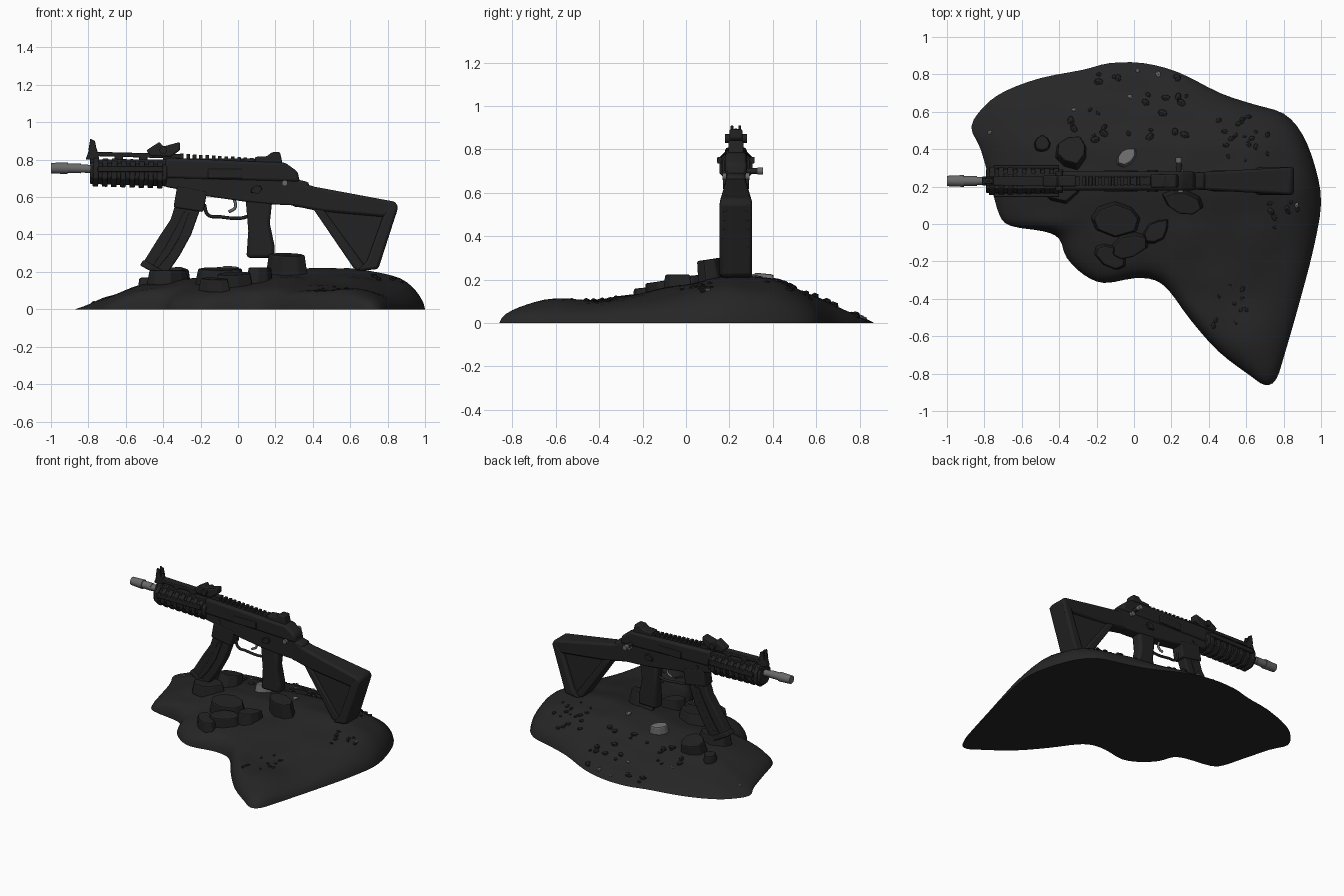
import bpy, bmesh, math, random
from mathutils import Vector, Matrix
from mathutils.bvhtree import BVHTree

if "Cube" in bpy.data.objects:
    bpy.data.objects.remove(bpy.data.objects["Cube"])
random.seed(4)
GY = 0.23  # the weapon's centre plane


def material(name, v):
    m = bpy.data.materials.new(name)
    m.use_nodes = True
    m.diffuse_color = (v, v, v, 1)
    m.node_tree.nodes["Principled BSDF"].inputs["Base Color"].default_value = (v, v, v, 1)
    return m


gun = material("gunmetal black", 0.016)
soil = material("dark soil", 0.019)
slate = material("dark slate", 0.016)
steel = material("worn steel", 0.14)
pale = material("pale stone", 0.16)


def finish(name, bm, mat, bevel=0, smooth=True):
    bmesh.ops.recalc_face_normals(bm, faces=bm.faces)
    me = bpy.data.meshes.new(name)
    bm.to_mesh(me)
    bm.free()
    me.materials.append(mat)
    ob = bpy.data.objects.new(name, me)
    bpy.context.collection.objects.link(ob)
    if bevel:
        mod = ob.modifiers.new("bevel", "BEVEL")
        mod.width, mod.segments, mod.limit_method = bevel, 2, "ANGLE"
    if smooth:
        bpy.ops.object.select_all(action="DESELECT")
        ob.select_set(True)
        bpy.context.view_layer.objects.active = ob
        bpy.ops.object.shade_smooth_by_angle(angle=math.radians(35))
    return ob


def plate(name, pts, width, mat=gun, bevel=0.008, y=GY, front=1):
    """Side profile extruded across y; front scales the width at the low-x end."""
    bm = bmesh.new()
    lo, hi = min(p[0] for p in pts), max(p[0] for p in pts)
    sides = []
    for s in (-1, 1):
        sides.append([bm.verts.new((x, y + s * width / 2 * (front + (1 - front) * (x - lo) / (hi - lo)), z))
                      for x, z in pts])
    n = len(pts)
    bm.faces.new(sides[0])
    bm.faces.new(sides[1][::-1])
    for i in range(n):
        j = (i + 1) % n
        bm.faces.new((sides[0][i], sides[0][j], sides[1][j], sides[1][i]))
    return finish(name, bm, mat, bevel)


def box(name, x0, x1, z0, z1, width, mat=gun, bevel=0.004, y=GY):
    return plate(name, [(x0, z0), (x1, z0), (x1, z1), (x0, z1)], width, mat, bevel, y)


def rod(name, a, b, r1, r2=None, mat=gun, sides=20, bevel=0):
    a, b = Vector(a), Vector(b)
    bm = bmesh.new()
    bmesh.ops.create_cone(bm, cap_ends=True, segments=sides, radius1=r1,
                          radius2=r1 if r2 is None else r2, depth=(b - a).length)
    turn = Matrix.Rotation(math.pi / sides, 4, "Z")
    aim = (b - a).to_track_quat("Z", "Y").to_matrix().to_4x4()
    bm.transform(Matrix.Translation((a + b) / 2) @ aim @ turn)
    return finish(name, bm, mat, bevel)


def wire(name, pts, r, mat=gun):
    cu = bpy.data.curves.new(name, "CURVE")
    cu.dimensions, cu.bevel_depth, cu.bevel_resolution = "3D", r, 2
    cu.use_fill_caps = True
    sp = cu.splines.new("BEZIER")
    sp.bezier_points.add(len(pts) - 1)
    for p, (x, z) in zip(sp.bezier_points, pts):
        p.co = (x, GY, z)
        p.handle_left_type = p.handle_right_type = "AUTO"
    cu.materials.append(mat)
    ob = bpy.data.objects.new(name, cu)
    bpy.context.collection.objects.link(ob)


def lerp(table, x):
    for (a, u), (b, v) in zip(table, table[1:]):
        if x <= b:
            f = max(0, (x - a) / (b - a))
            f = f * f * (3 - 2 * f) * 0.5 + f * 0.5
            return u + (v - u) * f
    return table[-1][1]


# Ground mound: rings shrinking from a smoothed outline, raised by a ridge and a cross-section
outline = [(-.87, .52), (-.8, .63), (-.69, .71), (-.5, .78), (-.27, .825), (-.13, .86), (.05, .86),
           (.24, .81), (.46, .7), (.64, .64), (.8, .59), (.9, .48), (.97, .3), (1, .11), (.96, -.13),
           (.89, -.4), (.81, -.68), (.76, -.83), (.7, -.86), (.62, -.81), (.45, -.68), (.3, -.51),
           (.19, -.36), (.11, -.3), (0, -.29), (-.16, -.315), (-.27, -.27), (-.36, -.18), (-.4, -.08),
           (-.48, -.04), (-.66, -.01), (-.72, .05), (-.76, .19), (-.82, .4)]
ridge = [(-.87, .03), (-.7, .09), (-.5, .14), (-.2, .17), (.3, .22), (.6, .22), (.87, .185), (1, .15)]
cross = [(-.86, .45), (-.63, .52), (-.4, .47), (-.26, .58), (0, .8), (.22, 1), (.4, .92),
         (.57, .62), (.75, .3), (.86, .12)]
rim = []
for i in range(len(outline)):
    p = [Vector(outline[(i + k) % len(outline)]) for k in (-1, 0, 1, 2)]
    for t in (0, 1 / 3, 2 / 3):
        rim.append(p[1] + (p[2] - p[0]) * t / 2 + (p[0] * 2 - p[1] * 5 + p[2] * 4 - p[3]) * t * t / 2
                   + (p[1] * 3 - p[0] - p[2] * 3 + p[3]) * t ** 3 / 2)
hub = Vector((.25, .15))
bm = bmesh.new()
top = bm.verts.new((hub.x, hub.y, .22))
rings = []
for k in range(1, 21):
    t = 1 - (1 - k / 20) ** 1.5
    ring = []
    for p in rim:
        q = hub.lerp(p, t)
        z = lerp(ridge, q.x) * lerp(cross, q.y) + .005 * math.sin(q.x * 17) * math.sin(q.y * 14)
        ring.append(bm.verts.new((q.x, q.y, max(z, .01) * (1 - t ** 10) ** .6)))
    rings.append(ring)
n = len(rim)
for i in range(n):
    j = (i + 1) % n
    bm.faces.new((top, rings[0][i], rings[0][j]))
    for a, b in zip(rings, rings[1:]):
        bm.faces.new((a[i], b[i], b[j], a[j]))
bm.faces.new(rings[-1])
bm.normal_update()
tree = BVHTree.FromBMesh(bm)
finish("ground_mound", bm, soil)


def ground(x, y):
    hit = tree.ray_cast(Vector((x, y, 2)), Vector((0, 0, -1)))[0]
    return hit.z if hit else 0


# Flat rock slabs, thin and tilted, half sunk in the soil
def slab(name, x, y, rx, ry, thick, turn, tilt, mat=slate):
    bm = bmesh.new()
    bmesh.ops.create_cone(bm, cap_ends=True, segments=8, radius1=1, radius2=.85, depth=1)
    for i in range(8):
        a, f = i * math.tau / 8, random.uniform(.82, 1.12)
        for v in bm.verts:
            if abs(math.remainder(math.atan2(v.co.y, v.co.x) - a, math.tau)) < .1:
                v.co.x, v.co.y = v.co.x * f, v.co.y * f
    bm.transform(Matrix.Translation((x, y, ground(x, y) + thick * .25)) @ Matrix.Rotation(tilt, 4, "X")
                 @ Matrix.Rotation(turn, 4, "Z") @ Matrix.Diagonal((rx, ry, thick, 1)))
    finish(name, bm, mat, .008, False)


slab("large_slab", -.1, .03, .16, .1, .1, 0, .1)
slab("cracked_slab", -.03, -.12, .12, .075, .08, .5, .15)
slab("lower_slab", -.13, -.17, .1, .06, .07, -.6, .1)
slab("end_slab", .12, -.04, .09, .06, .09, .8, 0)
slab("right_slab", .26, .12, .11, .065, .12, -.3, .15)
slab("magazine_slab", -.38, .2, .13, .09, .08, .2, 0)
slab("rear_slab", -.33, .39, .1, .09, .09, .3, -.25)
slab("small_rear_slab", -.49, .43, .05, .05, .06, 0, -.1)
slab("pale_rock", -.04, .36, .065, .05, .07, .7, -.1, pale)


# Scattered pebbles
def pebbles(name, count, x0, x1, y0, y1, mat, size):
    bm = bmesh.new()
    for _ in range(count):
        x, y, r = random.uniform(x0, x1), random.uniform(y0, y1), size * random.uniform(.6, 1.2)
        bmesh.ops.create_icosphere(bm, subdivisions=1, radius=r, matrix=Matrix.Translation((x, y, ground(x, y)))
                                   @ Matrix.Rotation(random.uniform(0, 6), 4, "Z") @ Matrix.Diagonal((1.3, .9, .7, 1)))
    finish(name, bm, mat, 0, False)


pebbles("back_pebbles", 28, -.35, .3, .45, .8, slate, .019)
pebbles("side_pebbles", 18, .45, .75, .32, .6, slate, .014)
pebbles("front_pebbles", 10, .42, .62, -.55, -.3, slate, .013)
pebbles("end_pebbles", 8, .65, .9, -.02, .12, slate, .016)
for x, y in ((-.32, .61), (.13, .8), (-.02, .68), (.02, .82), (.87, .1), (.24, .31), (-.77, .49)):
    pebbles("pale_pebble", 1, x, x, y, y, pale, .018)

# Barrel and muzzle
rod("muzzle", (-1, GY, .755), (-.91, GY, .754), .028, .032, steel)
rod("barrel_collar", (-.91, GY, .754), (-.84, GY, .753), .026, .026, steel)
rod("barrel", (-.85, GY, .753), (-.4, GY, .735), .022, .022, steel)

# Ribbed handguard with an open top rail
rod("handguard", (-.79, GY, .735), (-.38, GY, .722), .07, .07, gun, 8, .006)
for i in range(8):
    x = -.775 + i * .049
    rod("handguard_rib", (x, GY, .733 - i * .0015), (x + .03, GY, .732 - i * .0015), .082, .082, gun, 8, .004)
for s in (-1, 1):
    box("side_rail", -.75, -.4, .735, .765, .02, y=GY + s * .076)
box("handguard_cover", -.79, -.38, .77, .802, .085)
plate("top_rail", [(-.8, .82), (-.3, .805), (-.3, .83), (-.8, .843)], .05, bevel=.004)
for i in range(4):
    box("rail_post", -.79 + i * .13, -.745 + i * .13, .79, .83, .05)

# Front sight, folded optic and rear sight
plate("front_sight_base", [(-.815, .8), (-.74, .8), (-.755, .86), (-.79, .87)], .05)
for s in (-1, 1):
    plate("front_sight_ear", [(-.8, .85), (-.755, .85), (-.765, .9), (-.79, .912)], .012, bevel=.003, y=GY + s * .018)
rod("front_sight_post", (-.778, GY, .85), (-.778, GY, .895), .006)
plate("optic", [(-.49, .85), (-.42, .895), (-.4, .87), (-.31, .895), (-.31, .85), (-.36, .815), (-.47, .82)], .06)
rod("optic_knob", (-.4, GY - .05, .85), (-.4, GY + .05, .85), .02)
plate("rear_sight", [(.09, .77), (.09, .815), (.155, .818), (.18, .84), (.225, .84), (.24, .77)], .07)

# Receiver
plate("upper_receiver", [(-.39, .81), (.09, .79), (.25, .785), (.32, .735), (.33, .68), (-.39, .7)], .1, bevel=.015)
plate("lower_receiver", [(-.39, .72), (.33, .7), (.31, .555), (.2, .56), (.04, .575), (-.17, .605), (-.31, .64),
                         (-.39, .655)], .086)
box("receiver_rail", -.32, .09, .78, .806, .04)
for i in range(12):
    x = -.31 + i * .034
    box("rail_tooth", x, x + .019, .79, .832 - i * .002, .05, bevel=.002)
for s in (-1, 1):
    y = GY + s * .05
    box("ejection_cover", -.16, .02, .7, .75, .012, y=y)
    plate("selector", [(.07, .62), (.13, .64), (.12, .66), (.07, .645)], .02, bevel=.003, y=y)
    rod("selector_hub", (.1, GY, .64), (.1, GY + s * .06, .64), .022)
    rod("receiver_pin", (.25, GY, .675), (.25, GY + s * .062, .675), .016, mat=steel)
    rod("front_pin", (-.28, GY, .67), (-.28, GY + s * .048, .67), .012)
rod("charging_handle", (.24, GY, .7), (.24, GY + .12, .7), .014)
rod("charging_handle_tip", (.24, GY + .1, .7), (.24, GY + .125, .7), .017, mat=steel)

# Magazine
plate("magazine_well", [(-.325, .66), (-.165, .63), (-.185, .52), (-.345, .545)], .09)
plate("magazine", [(-.335, .56), (-.2, .54), (-.25, .4), (-.31, .29), (-.385, .18), (-.51, .245),
                   (-.42, .39), (-.36, .48)], .07)
plate("magazine_base", [(-.38, .195), (-.395, .165), (-.525, .235), (-.505, .265)], .084)
for s in (-1, 1):
    plate("magazine_rib", [(-.29, .52), (-.26, .52), (-.31, .39), (-.37, .29), (-.43, .22), (-.455, .235),
                           (-.39, .33), (-.33, .44)], .008, bevel=.002, y=GY + s * .037)

# Trigger, guard and grip
wire("trigger_guard", [(-.18, .56), (-.16, .505), (-.1, .495), (.02, .488), (.06, .5)], .009)
wire("trigger", [(-.02, .59), (-.015, .545), (-.05, .52)], .008, steel)
plate("pistol_grip", [(.04, .6), (.185, .6), (.17, .46), (.195, .34), (.195, .275), (.045, .275), (.055, .42)],
      .08, bevel=.018)

# Stock: tapered comb, thin web, lower strut and ribbed butt
plate("stock_hinge", [(.29, .7), (.38, .68), (.38, .54), (.29, .55)], .09, bevel=.015)
plate("stock_comb", [(.31, .685), (.41, .655), (.84, .575), (.855, .55), (.82, .49), (.43, .525), (.31, .55)],
      .15, bevel=.025, front=.6)
plate("stock_web", [(.42, .54), (.82, .53), (.73, .23), (.63, .23)], .085)
plate("stock_strut", [(.4, .54), (.46, .53), (.68, .23), (.64, .205), (.615, .225)], .11, bevel=.01)
plate("stock_butt", [(.835, .575), (.858, .55), (.75, .215), (.64, .205), (.69, .26), (.78, .51)], .15, bevel=.015)
for i in range(7):
    f = i / 7
    x, z = .844 - f * .093, .51 - f * .285
    for s in (-1, 1):
        rod("butt_tread", (x, GY, z + .025), (x - .006, GY + s * .06, z), .008, sides=6)
